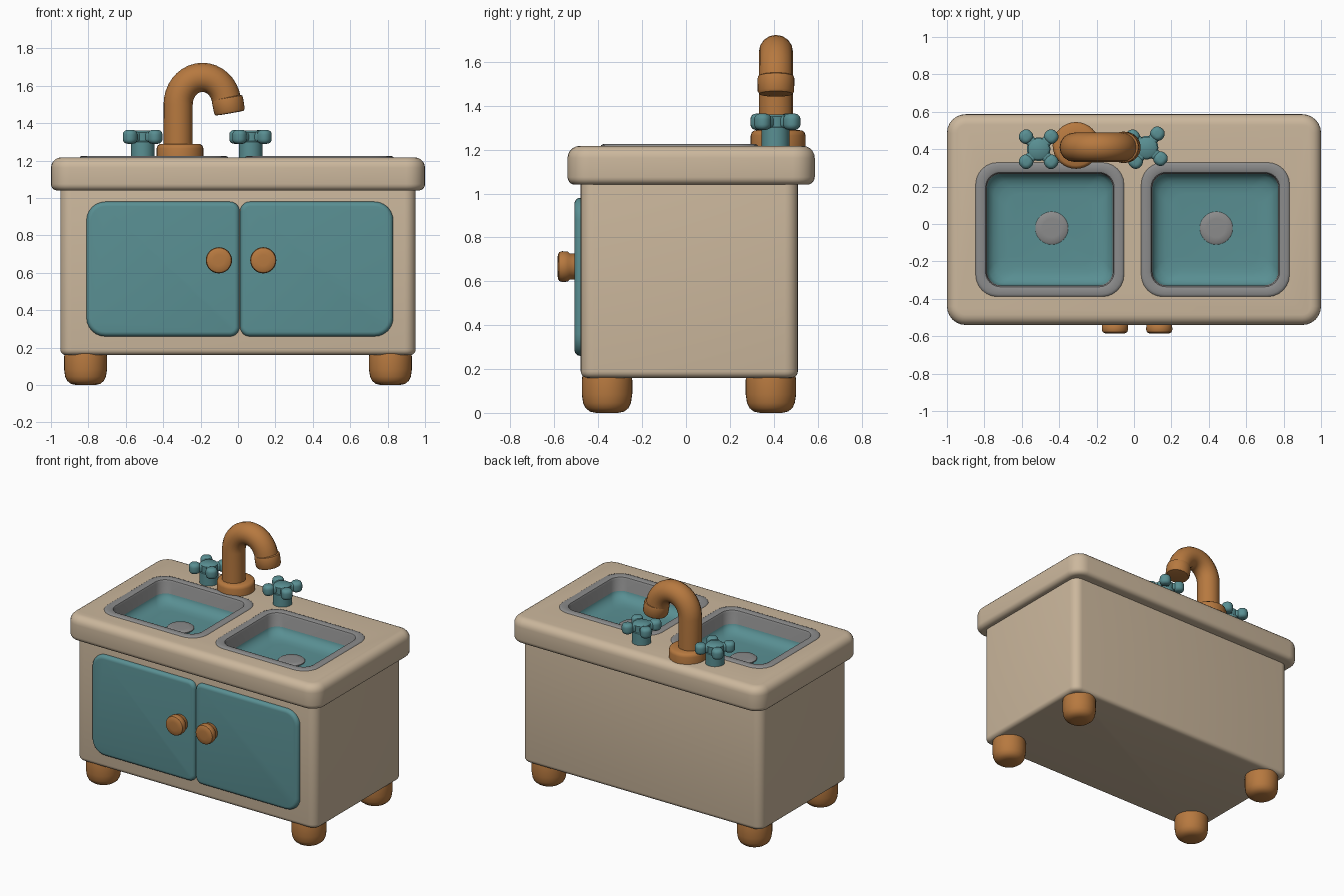
import bpy, bmesh
from math import sin, cos, pi, radians
from mathutils import Matrix, Vector

if "Cube" in bpy.data.objects:
    bpy.data.objects.remove(bpy.data.objects["Cube"])


def material(name, rgb):
    m = bpy.data.materials.new(name)
    m.diffuse_color = (*rgb, 1)
    m.use_nodes = True
    m.node_tree.nodes["Principled BSDF"].inputs["Base Color"].default_value = m.diffuse_color
    return m


CREAM = material("cream", (0.60, 0.475, 0.335))
TEAL = material("teal", (0.10, 0.275, 0.29))
WOOD = material("orange_brown", (0.47, 0.19, 0.05))
GREY = material("grey", (0.26, 0.26, 0.26))


def smooth(obj, angle=40):
    obj.data.shade_smooth()
    obj.data.set_sharp_from_angle(angle=radians(angle))


def circle(r, z, n=32):
    return [Vector((r * cos(2 * pi * i / n), r * sin(2 * pi * i / n), z)) for i in range(n)]


def round_rect(cx, cy, hw, hh, r, z, n=7):
    """Counter-clockwise rounded rectangle; r is one radius or four."""
    radii = r if isinstance(r, tuple) else (r,) * 4
    pts = []
    for k, (sx, sy) in enumerate([(1, 1), (-1, 1), (-1, -1), (1, -1)]):
        q = radii[k]
        for i in range(n):
            a = pi / 2 * (k + i / (n - 1))
            pts.append(Vector((cx + sx * (hw - q) + q * cos(a), cy + sy * (hh - q) + q * sin(a), z)))
    return pts


def loft(name, rings, mats, matrix=Matrix(), cap_start=True, mat_rule=None):
    bm = bmesh.new()
    loops = [[bm.verts.new(matrix @ p) for p in ring] for ring in rings]
    n = len(loops[0])
    for k, (a, b) in enumerate(zip(loops, loops[1:])):
        for i in range(n):
            j = (i + 1) % n
            f = bm.faces.new((a[i], a[j], b[j], b[i]))
            f.material_index = mat_rule(k) if mat_rule else 0
    if cap_start:
        bm.faces.new(loops[0][::-1])
    f = bm.faces.new(loops[-1])
    f.material_index = mat_rule(len(rings)) if mat_rule else 0
    me = bpy.data.meshes.new(name)
    bm.to_mesh(me)
    bm.free()
    for m in mats:
        me.materials.append(m)
    obj = bpy.data.objects.new(name, me)
    bpy.context.collection.objects.link(obj)
    smooth(obj)
    return obj


def slab(name, x, y, z, r, edge_low, edge_high, mat, matrix=Matrix()):
    """Rounded box with rounded lower and upper edges."""
    cx, cy, hw, hh = sum(x) / 2, sum(y) / 2, (x[1] - x[0]) / 2, (y[1] - y[0]) / 2
    radii = r if isinstance(r, tuple) else (r,) * 4
    steps = []
    for i in range(6):
        a = pi / 2 * i / 5
        steps.append((edge_low * (1 - sin(a)), z[0] + edge_low * (1 - cos(a))))
    for i in range(6):
        a = pi / 2 * i / 5
        steps.append((edge_high * (1 - cos(a)), z[1] - edge_high * (1 - sin(a))))
    rings = [round_rect(cx, cy, hw - d, hh - d, tuple(max(q - d, 0.008) for q in radii), h)
             for d, h in steps]
    return loft(name, rings, [mat], matrix)


def lathe(name, profile, mat, matrix=Matrix(), n=32):
    return loft(name, [circle(r, z, n) for r, z in profile], [mat], matrix)


FRONT = Matrix.Rotation(pi / 2, 4, 'X')  # local z points to the front

# Cabinet body and countertop
slab("cabinet_body", (-0.95, 0.95), (-0.48, 0.51), (0.16, 1.05), 0.06, 0.03, 0.005, CREAM)
counter = slab("countertop", (-1, 1), (-0.54, 0.587), (1.04, 1.217), 0.10, 0.035, 0.055, CREAM)

# Basins with grey rims, set in holes through the countertop
BY = -0.03
for side, bx in (("left", -0.45), ("right", 0.435)):
    cutter = slab("cutter", (bx - 0.375, bx + 0.375), (BY - 0.335, BY + 0.335), (1.0, 1.4),
                  0.10, 0.005, 0.005, CREAM)
    mod = counter.modifiers.new("hole", 'BOOLEAN')
    mod.operation = 'DIFFERENCE'
    mod.solver = 'EXACT'
    mod.object = cutter
    bpy.context.view_layer.objects.active = counter
    bpy.ops.object.modifier_apply(modifier=mod.name)
    bpy.data.objects.remove(cutter)

    # inset from outer rim, corner radius, height
    steps = [(0, 0.12, 1.18), (0, 0.12, 1.212), (0.006, 0.115, 1.221), (0.016, 0.11, 1.225),
             (0.044, 0.09, 1.225), (0.056, 0.08, 1.22), (0.062, 0.075, 1.208), (0.064, 0.075, 1.125),
             (0.075, 0.08, 1.10), (0.10, 0.08, 1.08), (0.13, 0.08, 1.07), (0.17, 0.07, 1.066)]
    loft(side + "_basin", [round_rect(bx, BY, 0.40 - d, 0.362 - d, r, h) for d, r, h in steps],
         [GREY, TEAL], cap_start=False, mat_rule=lambda k: 1 if k >= 7 else 0)
    dx = -0.44 if bx < 0 else 0.44
    lathe(side + "_drain", [(0.088, 1.06), (0.088, 1.072), (0.08, 1.078), (0.05, 1.079)], GREY,
          Matrix.Translation((dx, -0.022, 0)))
smooth(counter)

# Doors and their round knobs
slab("left_door", (-0.81, 0.008), (0.26, 0.98), (0.46, 0.508), (0.05, 0.10, 0.10, 0.05),
     0.004, 0.025, TEAL, FRONT)
slab("right_door", (0.012, 0.83), (0.26, 0.98), (0.46, 0.508), (0.10, 0.05, 0.05, 0.10),
     0.004, 0.025, TEAL, FRONT)
for side, kx in (("left", -0.102), ("right", 0.135)):
    lathe(side + "_knob", [(0.058, 0.49), (0.06, 0.53), (0.069, 0.54), (0.07, 0.565),
                           (0.066, 0.578), (0.055, 0.584), (0.03, 0.586)], WOOD,
          FRONT @ Matrix.Translation((kx, 0.667, 0)))

# Four rounded feet
for fx in (-0.815, 0.815):
    for fy in (-0.36, 0.387):
        name = ("left" if fx < 0 else "right") + ("_front" if fy < 0 else "_back") + "_foot"
        lathe(name, [(0.05, 0), (0.078, 0.006), (0.098, 0.022), (0.109, 0.045), (0.115, 0.085),
                     (0.115, 0.15), (0.11, 0.18)], WOOD, Matrix.Translation((fx, fy, 0)))

# Faucet base
lathe("faucet_base", [(0.125, 1.20), (0.125, 1.265), (0.12, 1.28), (0.108, 1.288), (0.06, 1.29)],
      WOOD, Matrix.Translation((-0.31, 0.42, 0)))

# Faucet pipe: upright, then a half-round bend
PY = 0.41
path = [(-0.32, 1.23), (-0.32, 1.36)]
path += [(-0.19 - 0.13 * cos(a), 1.50 + 0.145 * sin(a)) for a in (radians(10 * i) for i in range(18))]
cu = bpy.data.curves.new("faucet_pipe", 'CURVE')
cu.dimensions = '3D'
cu.bevel_depth = 0.078
cu.bevel_resolution = 6
cu.use_fill_caps = True
sp = cu.splines.new('POLY')
sp.points.add(len(path) - 1)
for p, (x, z) in zip(sp.points, path):
    p.co = (x, PY, z, 1)
tmp = bpy.data.objects.new("pipe_curve", cu)
bpy.context.collection.objects.link(tmp)
me = bpy.data.meshes.new_from_object(tmp.evaluated_get(bpy.context.evaluated_depsgraph_get()))
bpy.data.objects.remove(tmp)
me.materials.clear()
me.materials.append(WOOD)
pipe = bpy.data.objects.new("faucet_pipe", me)
bpy.context.collection.objects.link(pipe)
smooth(pipe)

# Nozzle collar, tilted slightly outward
aim = Vector((0.17, 0, -0.985)).to_track_quat('Z', 'Y').to_matrix().to_4x4()
lathe("faucet_nozzle", [(0.07, -0.005), (0.081, 0.0), (0.084, 0.012), (0.083, 0.07), (0.076, 0.082),
                        (0.05, 0.084)], WOOD, Matrix.Translation((-0.058, PY, 1.535)) @ aim)

# Cross-shaped tap handles on stems
for side, hx, hy, turn in (("left", -0.51, 0.40, 45), ("right", 0.067, 0.408, 52)):
    place = Matrix.Translation((hx, hy, 0)) @ Matrix.Rotation(radians(turn), 4, 'Z')
    lathe(side + "_tap_stem", [(0.063, 1.20), (0.063, 1.30), (0.05, 1.31)], TEAL, place)
    lathe(side + "_tap_hub", [(0.05, 1.292), (0.058, 1.30), (0.058, 1.35), (0.045, 1.36)], TEAL, place)
    for k in range(4):
        arm = place @ Matrix.Rotation(k * pi / 2, 4, 'Z')
        slab(f"{side}_tap_arm_{k + 1}", (0, 0.10), (-0.028, 0.028), (1.298, 1.354),
             0.02, 0.018, 0.018, TEAL, arm)
        slab(f"{side}_tap_tip_{k + 1}", (0.058, 0.132), (-0.038, 0.038), (1.29, 1.364),
             0.034, 0.025, 0.025, TEAL, arm)
